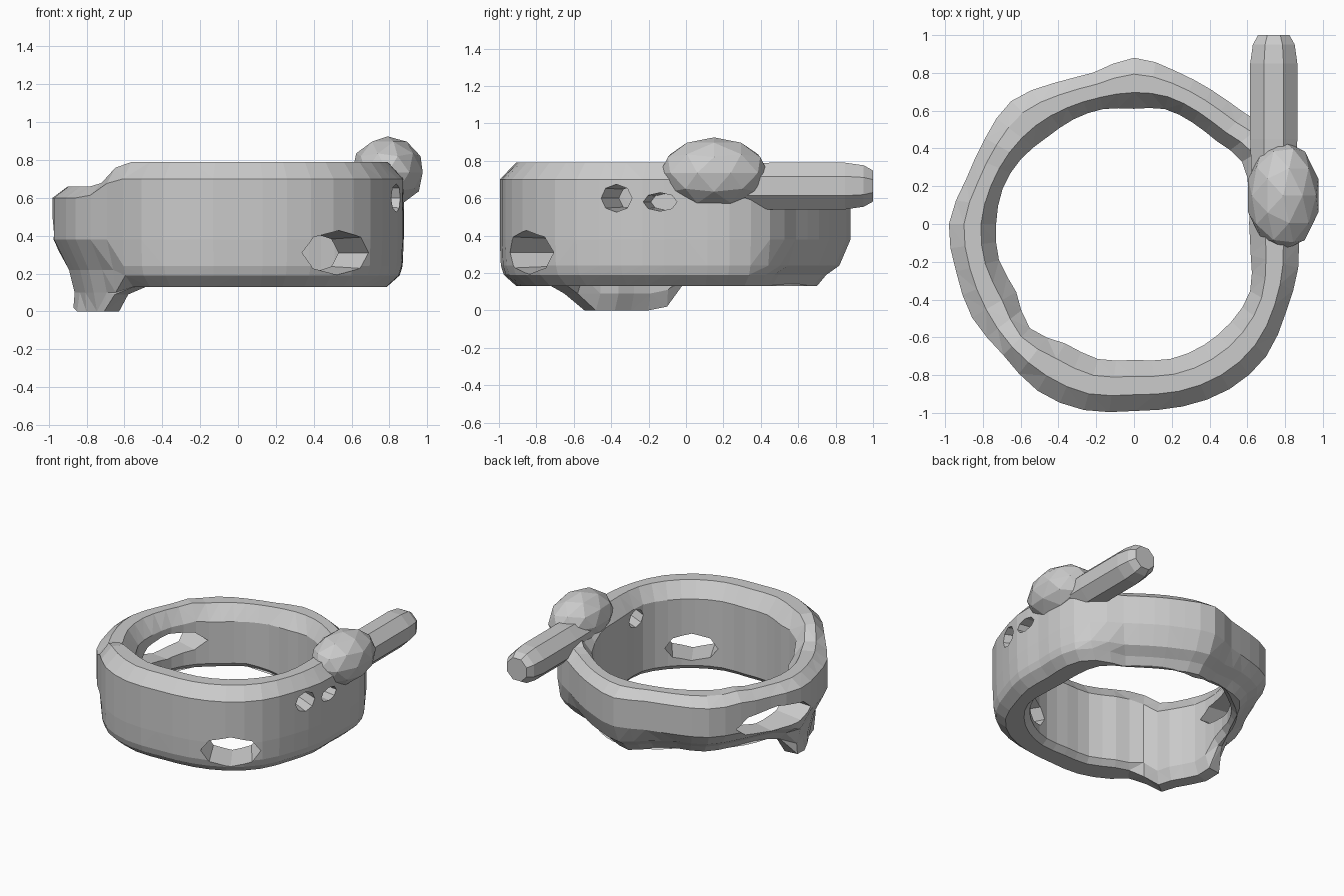
import bpy, bmesh, math
from mathutils import Matrix

if "Cube" in bpy.data.objects:
    bpy.data.objects.remove(bpy.data.objects["Cube"])

def make_object(name, bm):
    bmesh.ops.recalc_face_normals(bm, faces=bm.faces)
    mesh = bpy.data.meshes.new(name)
    bm.to_mesh(mesh)
    bm.free()
    ob = bpy.data.objects.new(name, mesh)
    bpy.context.collection.objects.link(ob)
    return ob

def loft(name, rings, closed):
    bm = bmesh.new()
    vr = [[bm.verts.new(p) for p in ring] for ring in rings]
    n = len(vr[0])
    for i in range(len(vr) if closed else len(vr) - 1):
        a, b = vr[i], vr[(i + 1) % len(vr)]
        for k in range(n):
            bm.faces.new((a[k], a[(k + 1) % n], b[(k + 1) % n], b[k]))
    if not closed:
        bm.faces.new(vr[0])
        bm.faces.new(vr[-1])
    return make_object(name, bm)

def clamp(t):
    return max(0.0, min(1.0, t))

def radius_at(table, i):
    # Smooth lookup at half steps of the 15 degree table
    g = lambda k: table[k % 24]
    k = i // 2
    if i % 2 == 0:
        return g(k)
    return (9 * (g(k) + g(k + 1)) - g(k - 1) - g(k + 2)) / 16

# Band radii every 15 degrees, counter-clockwise from +x
outer = [.87, .90, .90, .83, .82, .84, .88, .83, .86, .92, .91, .92,
         .98, .975, .99, .98, 1.02, 1.02, .99, 1.0, 1.01, .99, .93, .90]
inner = [.61, .63, .66, .62, .62, .63, .61, .63, .64, .65, .69, .72,
         .73, .74, .72, .78, .73, .74, .72, .74, .74, .73, .71, .64]

# Band with a foot dropping down at the front left
rings = []
for i in range(48):
    a = math.radians(7.5 * i)
    c, s = math.cos(a), math.sin(a)
    ro, ri = radius_at(outer, i), radius_at(inner, i)
    t = ro - ri
    low = max(clamp((-ro * c - .66) / .14), clamp((ro * s - .2) / .35))
    top = .79 - .13 * low
    foot = 25 <= i <= 30
    # The underside rises a little at the back left
    bot = {25: .02, 30: .09}.get(i, 0.0) if foot else .13
    if 12 <= i <= 24:
        bot += .06 * min(1, (i - 12) / 4, (25 - i) / 2)
    under = clamp((i - 3) / 3) if i <= 24 else .1
    under = max(under, .1)
    profile = [(ri, .25), (ri, .40), (ri, top - .11),
               (ri + .32 * t, top), (ro - .32 * t, top),
               (ro, top - .09 + .03 * low), (ro, .38)]
    if foot:
        k = .6 if i == 30 else 1
        profile += [(ro - .08 * k, .22), (ro - .11 * k, .10),
                    (ri + .14, bot), (ri + .04, bot), (ri, bot + .09)]
    else:
        profile += [(ro - .06 * under, bot + .11),
                    (ro - .12 * under - .01, bot + .06),
                    (ro - .08 - .10 * under, bot), (ri + .04, bot),
                    (ri, bot + .04)]
    rings.append([(r * c, r * s, z) for r, z in profile])
band = loft("band", rings, True)
band.modifiers.new("facets", 'TRIANGULATE')

# Openings in the wall: angle, distance, height, half width, half height
for k, (ang, dist, z, w, h) in enumerate([
        (-58, .88, .31, .20, .11), (168, .83, .41, .31, .10),
        (-24, .80, .60, .08, .07), (-9, .92, .58, .09, .05)]):
    bm = bmesh.new()
    a = math.radians(ang)
    m = (Matrix.Translation((dist * math.cos(a), dist * math.sin(a), z))
         @ Matrix.Rotation(a, 4, 'Z')
         @ Matrix.Rotation(math.radians(90), 4, 'Y')
         @ Matrix.Diagonal((h, w, 1, 1)))
    bmesh.ops.create_cone(bm, cap_ends=True, segments=8, radius1=.9,
                          radius2=1.12, depth=.46, matrix=m)
    cutter = make_object("opening_cutter_%d" % k, bm)
    cutter.hide_render = True
    cutter.display_type = 'WIRE'
    mod = band.modifiers.new("opening", 'BOOLEAN')
    mod.operation = 'DIFFERENCE'
    mod.solver = 'EXACT'
    mod.object = cutter

# Handle: eight-sided rod pointing to the back
stations = [(.05, .12), (.45, .135), (.85, .135), (.95, .12), (1.0, .09)]
loft("handle", [[(.74 + r * math.cos(math.pi * (k + .5) / 4), y,
                  .665 + r * math.sin(math.pi * (k + .5) / 4))
                 for k in range(8)] for y, r in stations], False)

# Knob on the side of the rim
bm = bmesh.new()
bmesh.ops.create_icosphere(bm, subdivisions=2, radius=1,
    matrix=Matrix.Translation((.79, .15, .735)) @ Matrix.Diagonal((.195, .29, .19, 1)))
make_object("knob", bm)
